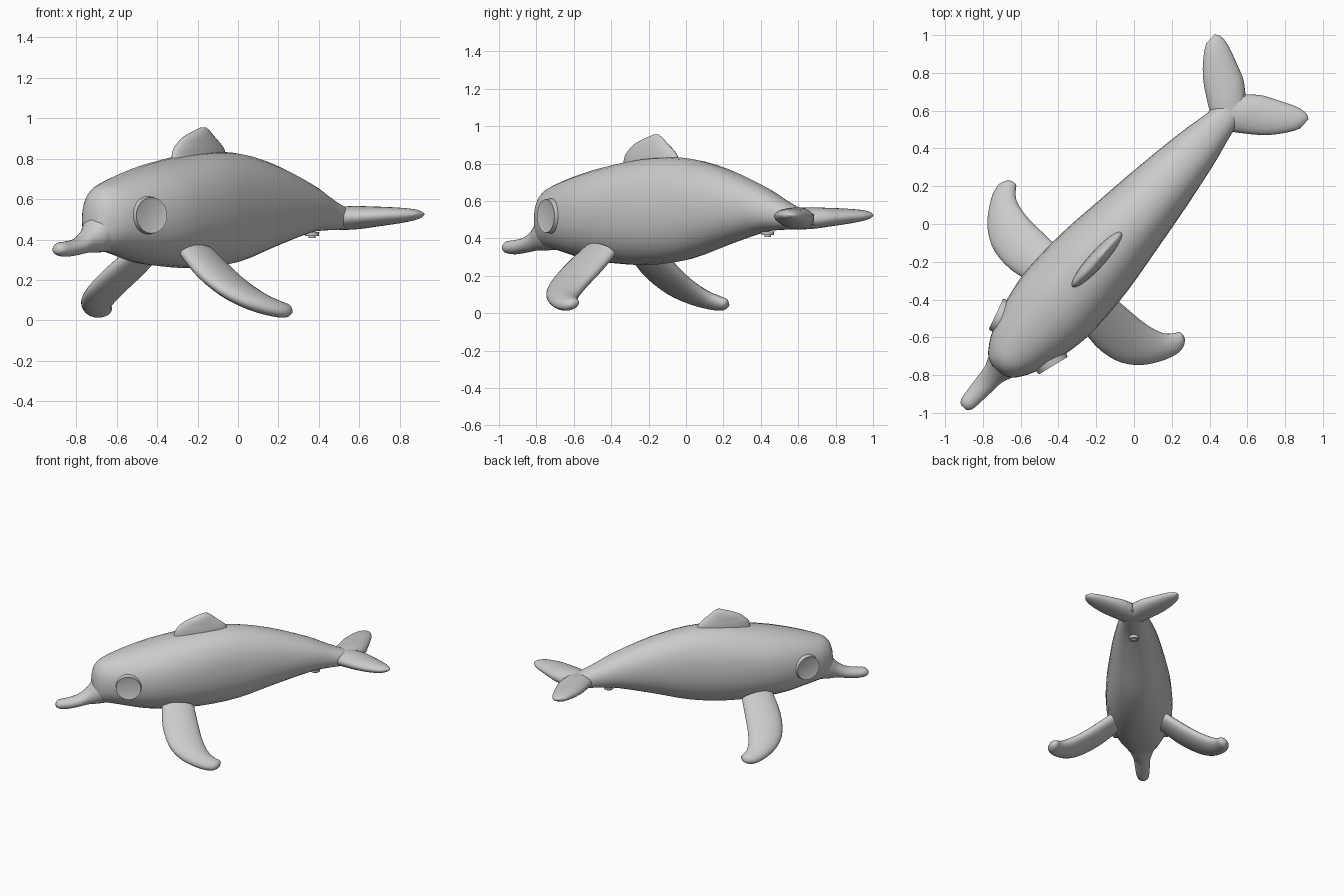
import bpy, bmesh
from math import radians, sin, cos, pi
from mathutils import Vector, Matrix

cube = bpy.data.objects.get("Cube")
if cube:
    bpy.data.objects.remove(cube)

grey = bpy.data.materials.new("soft grey")
grey.use_nodes = True
grey.diffuse_color = (0.6, 0.6, 0.6, 1)
grey.node_tree.nodes["Principled BSDF"].inputs["Base Color"].default_value = grey.diffuse_color

# The body is modelled along y, then turned to lie diagonally
PLACE = Matrix.Translation((-0.015, 0.013, 0)) @ Matrix.Rotation(radians(-42), 4, 'Z')


def finish(name, bm, angle=40):
    bmesh.ops.recalc_face_normals(bm, faces=bm.faces)
    bm.transform(PLACE)
    mesh = bpy.data.meshes.new(name)
    bm.to_mesh(mesh)
    bm.free()
    mesh.materials.append(grey)
    obj = bpy.data.objects.new(name, mesh)
    bpy.context.collection.objects.link(obj)
    bpy.ops.object.select_all(action='DESELECT')
    obj.select_set(True)
    bpy.context.view_layer.objects.active = obj
    bpy.ops.object.shade_smooth_by_angle(angle=radians(angle))
    return obj


def blend(a, b, c, d, u):
    """Catmull-Rom step between b and c."""
    return b + (c - a) * (u / 2) + (a * 2 - b * 5 + c * 4 - d) * (u * u / 2) \
        + (b * 3 - a - c * 3 + d) * (u ** 3 / 2)


def loft(name, sections, normal, sides=24, power=2.0, steps=3):
    """Skin oval sections, each given by two edge points and a half thickness."""
    normal = Vector(normal).normalized()
    keys = [(Vector(a), Vector(b), Vector((h, 0, 0))) for a, b, h in sections]
    n = len(keys)
    rows = []
    for i in range(n - 1):
        quad = [keys[max(0, min(n - 1, i + k))] for k in (-1, 0, 1, 2)]
        for j in range(steps):
            rows.append([blend(*(q[m] for q in quad), j / steps) for m in range(3)])
    rows.append(keys[-1])
    bm = bmesh.new()
    rings = []
    for a, b, h in rows:
        ring = []
        for k in range(sides):
            c, s = cos(2 * pi * k / sides), sin(2 * pi * k / sides)
            c = abs(c) ** (2 / power) * (1 if c > 0 else -1)
            s = abs(s) ** (2 / power) * (1 if s > 0 else -1)
            ring.append(bm.verts.new((a + b) / 2 + (a - b) / 2 * c + normal * h.x * s))
        rings.append(ring)
    for r, q in zip(rings, rings[1:]):
        for k in range(sides):
            m = (k + 1) % sides
            bm.faces.new((r[k], r[m], q[m], q[k]))
    for ring in (rings[0], rings[-1]):
        centre = bm.verts.new(sum((v.co for v in ring), Vector()) / sides)
        for k in range(sides):
            bm.faces.new((ring[k], ring[(k + 1) % sides], centre))
    return finish(name, bm, 60)


def tube(name, profile, power):
    """Loft from (y, half width, top, bottom) stations."""
    loft(name, [((w, y, (t + b) / 2), (-w, y, (t + b) / 2), (t - b) / 2)
                for y, w, t, b in profile], (0, 0, 1), 28, power)


def disc(name, centre, direction, radius, depth, inset=0):
    bm = bmesh.new()
    bmesh.ops.create_cone(bm, cap_ends=True, segments=24, radius1=radius,
                          radius2=radius * 0.94, depth=depth)
    direction = Vector(direction).normalized()
    if inset:
        cap = [f for f in bm.faces if f.normal.z > 0.9]
        bmesh.ops.inset_region(bm, faces=cap, thickness=inset, depth=-inset / 3)
    bm.transform(Matrix.Translation(centre) @ direction.to_track_quat('Z', 'Y').to_matrix().to_4x4())
    finish(name, bm)


# Body and snout
tube("body", [
    (-1.06, .035, .56, .42), (-1.04, .08, .62, .375), (-1.0, .115, .66, .35),
    (-.94, .15, .685, .34), (-.83, .19, .72, .315), (-.7, .222, .755, .285),
    (-.55, .24, .787, .268), (-.29, .232, .828, .258), (-.02, .2, .83, .285),
    (.25, .165, .775, .36), (.52, .122, .68, .43), (.66, .092, .615, .445),
    (.78, .07, .565, .45), (.9, .03, .53, .475)], 2.2)
tube("snout", [
    (-.95, .1, .56, .34), (-1.03, .085, .53, .335), (-1.09, .062, .46, .335),
    (-1.16, .055, .41, .325), (-1.24, .048, .392, .315), (-1.3, .04, .385, .32),
    (-1.325, .02, .365, .335)], 2.0)

# Dorsal fin, widest at its base
loft("dorsal_fin", [((0, f, z), (0, b, z), h) for f, b, z, h in [
    (-.47, -.06, .78, .045), (-.455, -.08, .84, .042), (-.43, -.105, .87, .038),
    (-.385, -.15, .905, .032), (-.31, -.185, .935, .022), (-.25, -.215, .955, .008)]],
    (1, 0, 0))

for side, label in ((1, "left"), (-1, "right")):
    # Tail fluke
    loft(label + "_fluke", [((side * x, f, .505 + x * .06), (side * x, b, .505 + x * .06), h)
         for x, f, b, h in [
            (0, .68, .905, .058), (.06, .70, .955, .058), (.12, .738, .985, .052),
            (.2, .797, 1.02, .044), (.26, .855, 1.042, .036), (.31, .92, 1.045, .025),
            (.335, .965, 1.03, .008)]], (0, 0, 1))

    # Drooping flipper with a hooked tip
    def hang(x, y):
        return side * x, y, .315 - .78 * (x - .2) + .32 * (x - .2) ** 2
    loft(label + "_flipper", [(hang(x1, y1), hang(x2, y2), h) for x1, y1, x2, y2, h in [
        (.17, -.59, .19, -.36, .05), (.3, -.615, .31, -.357, .052),
        (.427, -.602, .405, -.353, .05), (.518, -.554, .48, -.34, .048),
        (.586, -.479, .535, -.318, .044), (.637, -.386, .568, -.285, .038),
        (.648, -.32, .585, -.262, .03), (.63, -.275, .605, -.262, .01)]],
        (side * .6, 0, 1))

    # Eye disc with a slightly raised rim
    disc(label + "_eye", (side * .185, -.837, .52), (side, -.3, 0), .095, .04, .012)

# Air valve under the tail
disc("valve_base", (0, .57, .428), (0, 0, -1), .036, .02)
disc("valve_plug", (0, .57, .415), (0, 0, -1), .018, .016)
